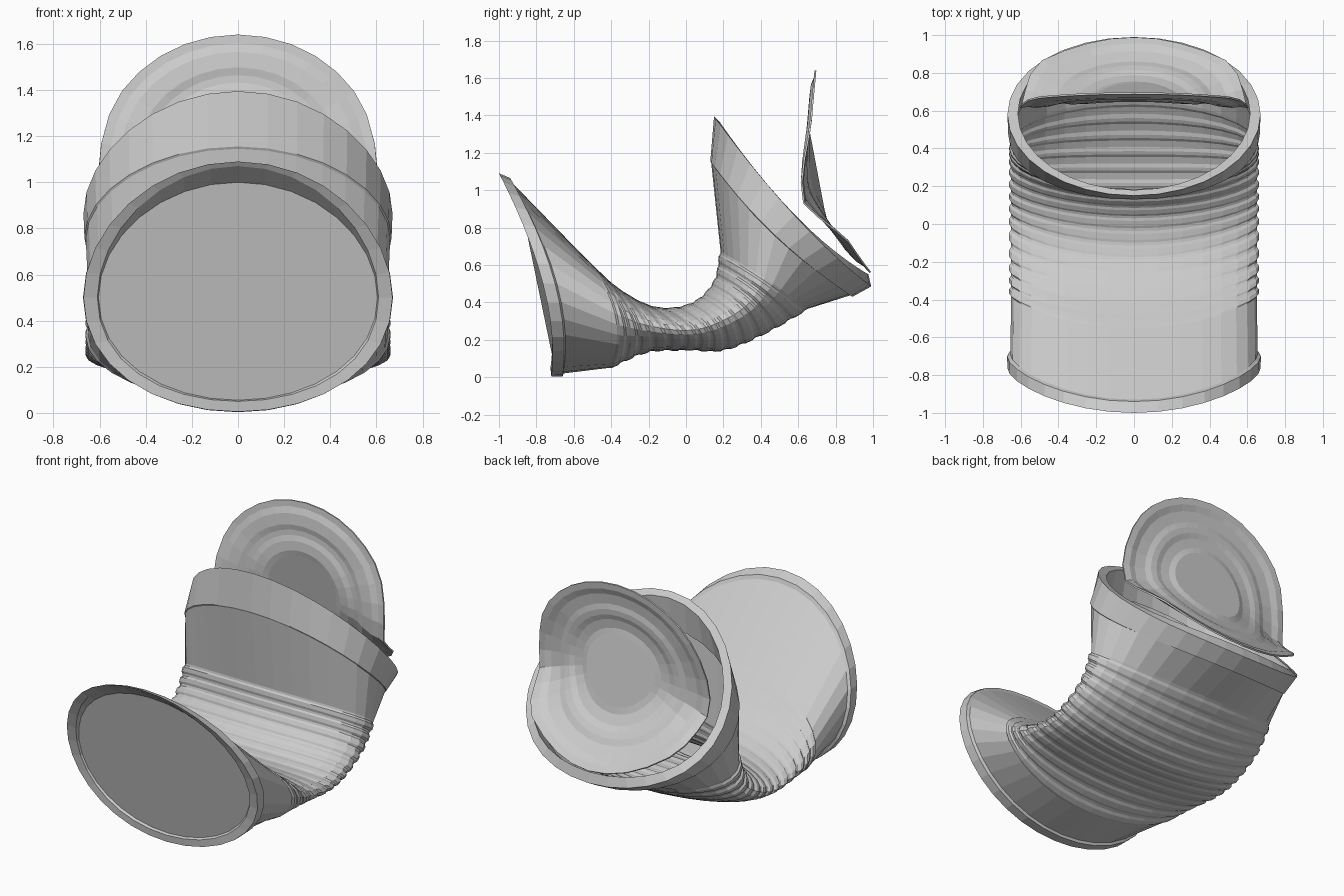
import bpy, bmesh, math
from mathutils import Vector

if "Cube" in bpy.data.objects:
    bpy.data.objects.remove(bpy.data.objects["Cube"])

SIDES = 32


def ring(st, bump=0.0, top=1.0):
    """Bent oval cross-section from top, side and bottom (y, z) points and half width."""
    T, S, B = (Vector(p) for p in st[:3])
    w = st[3] + bump
    axis = (T - B).normalized() * bump
    T, B = T + axis * top, B - axis * .6
    pts = []
    for i in range(SIDES):
        a = 2 * math.pi * i / SIDES
        c = math.cos(a)
        p = S + (T - B) * (c / 2) + ((T + B) / 2 - S) * c * c
        pts.append((w * math.sin(a), p.x, p.y))
    return pts


def loft(name, rings, cap=False):
    bm = bmesh.new()
    loops = [[bm.verts.new(p) for p in r] for r in rings]
    for a, b in zip(loops, loops[1:]):
        for i in range(len(a)):
            j = (i + 1) % len(a)
            bm.faces.new((a[i], a[j], b[j], b[i]))
    if cap:
        bm.faces.new(loops[-1])
    bmesh.ops.recalc_face_normals(bm, faces=bm.faces)
    me = bpy.data.meshes.new(name)
    bm.to_mesh(me)
    bm.free()
    ob = bpy.data.objects.new(name, me)
    bpy.context.collection.objects.link(ob)
    return ob


def spline(keys, t):
    """Catmull-Rom through a list of Vectors, t from 0 to 1."""
    f = t * (len(keys) - 1)
    i = min(int(f), len(keys) - 2)
    f -= i
    p1, p2 = keys[i], keys[i + 1]
    p0 = keys[i - 1] if i else p1 * 2 - p2
    p3 = keys[i + 2] if i + 2 < len(keys) else p2 * 2 - p1
    return 0.5 * (2 * p1 + (p2 - p0) * f + (2 * p0 - 5 * p1 + 4 * p2 - p3) * f * f
                  + (3 * p1 - p0 - 3 * p2 + p3) * f ** 3)


# closed end: seam rim, recess wall and bent end disc
loft("end_cap", [ring(s) for s in (
    ((-.93, 1.04), (-.69, .50), (-.655, .02), .655),
    ((-.94, 1.065), (-.70, .50), (-.66, .003), .672),
    ((-1.0, 1.09), (-.765, .50), (-.72, .005), .67),
    ((-.985, 1.07), (-.76, .50), (-.725, .05), .61),
    ((-.90, 1.0), (-.745, .50), (-.705, .055), .605))], cap=True)

# crushed middle: guide sections for the ridged zone
keys = [((-.55, .65), (-.38, .34), (-.41, .05), .65),
        ((-.36, .475), (-.22, .28), (-.21, .135), .65),
        ((-.16, .375), (0, .25), (0, .147), .65),
        ((.03, .395), (.17, .29), (.20, .147), .65),
        ((.15, .51), (.33, .39), (.42, .235), .65),
        ((.185, .67), (.42, .53), (.65, .365), .65)]


def section(t):
    return tuple(spline([Vector(k[n]) for k in keys], t) for n in range(3)) + (.65,)


rings = [ring(((-.93, 1.04), (-.69, .50), (-.655, .02), .655))]
RIDGES = 13
for k in range(RIDGES):
    for f, bump in ((0, 0), (.2, .011), (.6, .011), (.8, 0)):
        t = (k + f) / RIDGES
        rings.append(ring(section(t), bump, .6 * t))   # ridges fade out at the top front
rings += [ring(section(1)), ring(((.135, 1.145), (.475, .755), (.885, .44), .66))]
loft("can_body", rings)

# opened end: band with folded lip
loft("open_rim", [ring(s) for s in (
    ((.135, 1.145), (.475, .755), (.885, .44), .66),
    ((.13, 1.155), (.475, .76), (.89, .43), .666),
    ((.15, 1.395), (.58, .865), (.99, .485), .67),
    ((.18, 1.365), (.585, .865), (.975, .55), .615),
    ((.165, 1.17), (.48, .775), (.88, .46), .64))])

# peeled-back lid: stepped disc wrapped along a bent path
path = [Vector(p) for p in ((.985, .56), (.81, .765), (.695, 1.0),
                            (.66, 1.2), (.672, 1.42), (.692, 1.64))]
R = .605


def hump(t, centre, width):
    return max(0, 1 - abs(t - centre) / width)


def lid_ring(r, lift):
    pts = []
    for i in range(SIDES):
        a = 2 * math.pi * i / SIDES
        u, t = r * math.sin(a), (R + r * math.cos(a)) / (2 * R)
        p = spline(path, t)
        d = (spline(path, min(t + .01, 1)) - spline(path, max(t - .01, 0))).normalized()
        p = p + Vector((-d.y, d.x)) * lift
        # sides of the fold sag toward the can; lower edge spreads over the rim
        e = (u / R) ** 2
        sag = hump(t, .42, .3) * e
        spread = hump(t, .15, .2)
        pts.append((u * (1 + .14 * spread), p.x - .07 * sag + .03 * spread * e,
                    p.y - .08 * sag + .05 * spread * e))
    return pts


lid = loft("lid", [lid_ring(r * R, h) for r, h in (
    (1, 0), (.93, 0), (.86, .012), (.74, .014), (.68, .006),
    (.62, .006), (.56, .014), (.46, .014), (.40, .004))], cap=True)
thick = lid.modifiers.new("sheet", "SOLIDIFY")
thick.thickness = .01
thick.offset = 0
